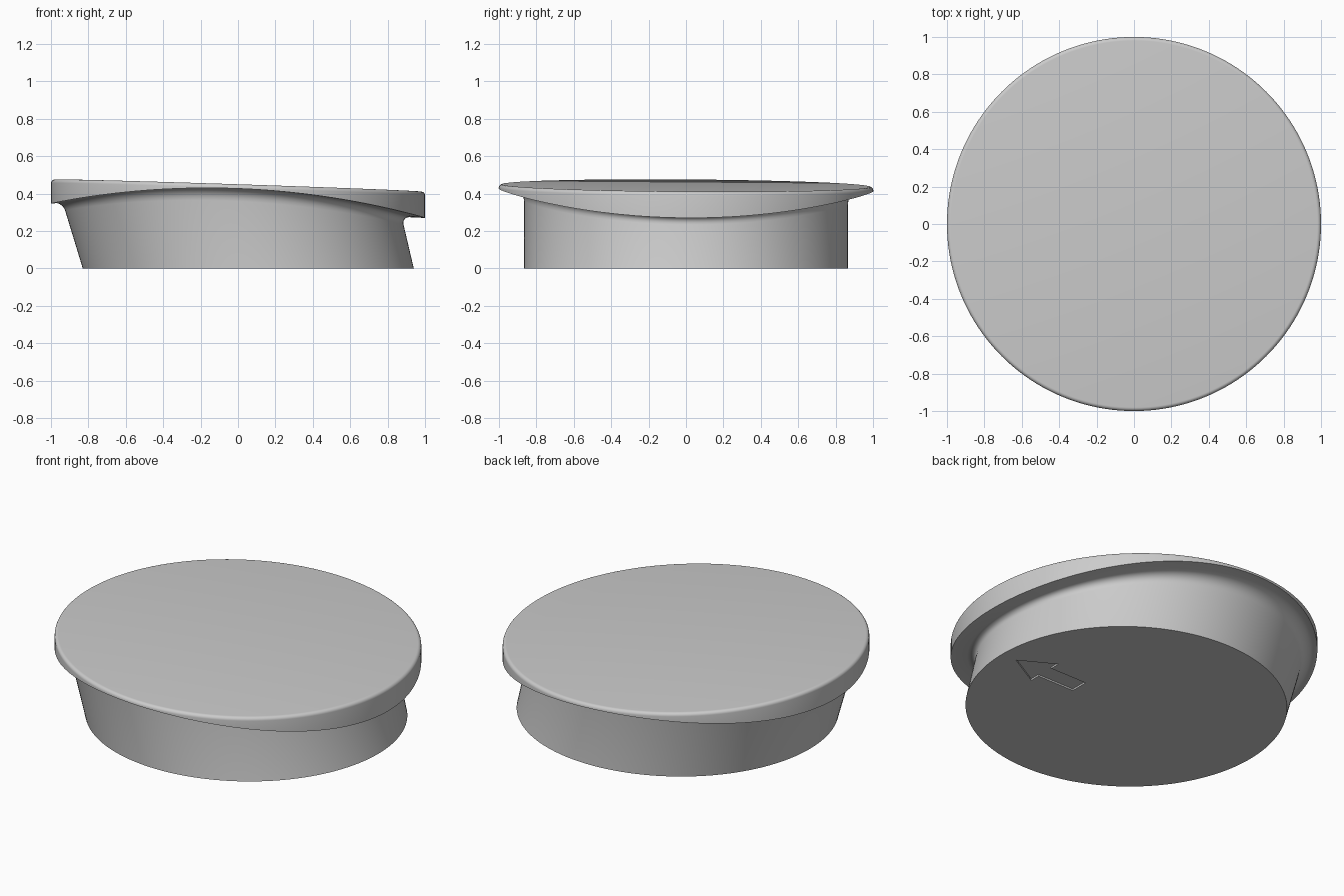
import bpy
import bmesh
from math import sin, cos, pi, radians

SIDES = 160
STEPS = 6

cube = bpy.data.objects.get("Cube")
if cube:
    bpy.data.objects.remove(cube, do_unlink=True)

grey = bpy.data.materials.new("light_grey")
grey.use_nodes = True
grey.diffuse_color = (0.6, 0.6, 0.6, 1)
grey.node_tree.nodes["Principled BSDF"].inputs["Base Color"].default_value = (0.6, 0.6, 0.6, 1)


def make_object(name, bm):
    bmesh.ops.recalc_face_normals(bm, faces=bm.faces)
    mesh = bpy.data.meshes.new(name)
    bm.to_mesh(mesh)
    bm.free()
    mesh.materials.append(grey)
    obj = bpy.data.objects.new(name, mesh)
    bpy.context.collection.objects.link(obj)
    return obj


def top_height(x, y):
    # sloping top plane
    return 0.443 - 0.033 * x - 0.007 * y


def rim_underside(x, y):
    # arched lower edge of the rim, deepest at the two x ends
    return 0.42 - 0.038 * x - 0.007 * y - 0.112 * x * x


def neck_point(c, s, z, offset=0.0):
    # leaning oval neck, pushed outward by the offset
    rx = 0.885 + 0.035 * z + offset
    return (0.055 - 0.27 * z + rx * c, (0.865 + offset) * s, z)


def profile(angle):
    c, s = cos(angle), sin(angle)
    under = rim_underside(c, s)
    inner = under + 0.004
    r = 0.04 + 0.03 * s * s
    pts = [neck_point(c, s, 0)]
    # hollow fillet between neck and rim
    for i in range(STEPS + 1):
        a = i / STEPS * pi / 2
        pts.append(neck_point(c, s, inner - r + r * sin(a), r - r * cos(a)))
    # rim wall with rounded top edge
    pts.append((c, s, under))
    r = 0.02
    for i in range(STEPS + 1):
        a = i / STEPS * pi / 2
        d = 1 - r + r * cos(a)
        x, y = d * c, d * s
        pts.append((x, y, top_height(x, y) - r + r * sin(a)))
    return pts


# Plug body: neck, flange and top in one loft
bm = bmesh.new()
columns = [[bm.verts.new(p) for p in profile(2 * pi * i / SIDES)] for i in range(SIDES)]
for i, left in enumerate(columns):
    right = columns[(i + 1) % SIDES]
    for j in range(len(left) - 1):
        bm.faces.new((left[j], right[j], right[j + 1], left[j + 1]))
bm.faces.new([col[0] for col in columns])
bm.faces.new([col[-1] for col in columns])
body = make_object("sloped_cap", bm)

# Arrow recess in the underside
half = [(0.39, 0.054), (0.635, 0.054), (0.635, 0.115)]
outline = half + [(0.84, 0)] + [(x, -y) for x, y in reversed(half)]
bm = bmesh.new()
face = bm.faces.new([bm.verts.new((x, y, -0.05)) for x, y in outline])
grown = bmesh.ops.extrude_face_region(bm, geom=[face])["geom"]
for v in grown:
    if isinstance(v, bmesh.types.BMVert):
        v.co.z = 0.01
cutter = make_object("arrow_cutter", bm)
cutter.hide_render = True

cut = body.modifiers.new("arrow_recess", "BOOLEAN")
cut.operation = "DIFFERENCE"
cut.solver = "EXACT"
cut.object = cutter
bpy.ops.object.select_all(action="DESELECT")
bpy.context.view_layer.objects.active = body
body.select_set(True)
bpy.ops.object.modifier_apply(modifier=cut.name)
bpy.data.objects.remove(cutter, do_unlink=True)
bpy.ops.object.shade_smooth_by_angle(angle=radians(30))
